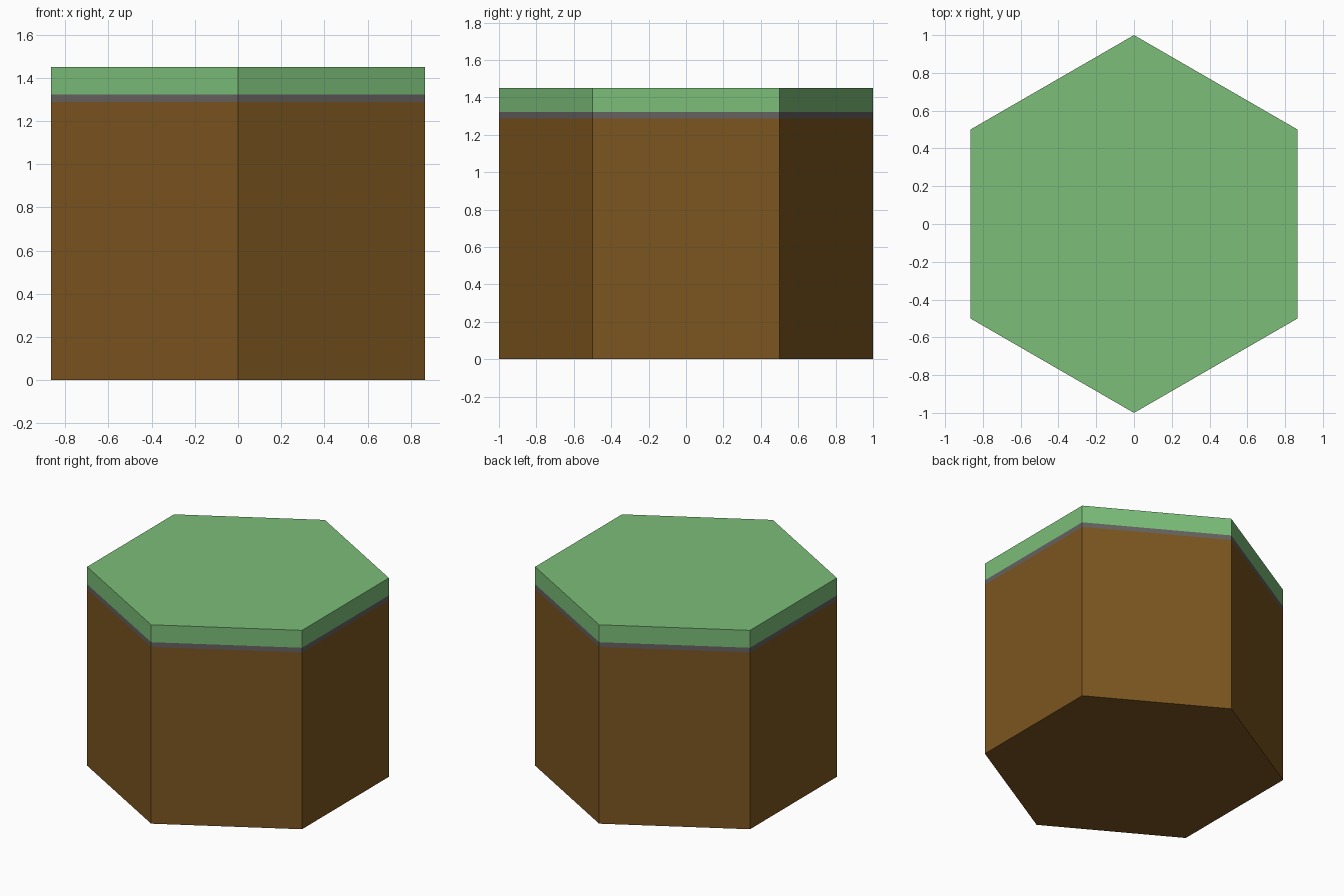
import bpy

if "Cube" in bpy.data.objects:
    bpy.data.objects.remove(bpy.data.objects["Cube"])


def hex_layer(name, bottom, top, color):
    # Six-sided prism with corners pointing along +y and -y
    bpy.ops.mesh.primitive_cylinder_add(
        vertices=6, radius=1.0, depth=top - bottom,
        location=(0, 0, (bottom + top) / 2))
    layer = bpy.context.object
    layer.name = name
    mat = bpy.data.materials.new(name + "_material")
    mat.diffuse_color = color
    mat.use_nodes = True
    mat.node_tree.nodes["Principled BSDF"].inputs["Base Color"].default_value = mat.diffuse_color
    layer.data.materials.append(mat)
    return layer


# Soil block, thin stone band and grass cap, stacked upwards
hex_layer("soil_base", 0.0, 1.287, (0.20, 0.09, 0.014, 1))
hex_layer("stone_band", 1.287, 1.322, (0.13, 0.12, 0.115, 1))
hex_layer("grass_cap", 1.322, 1.449, (0.20, 0.51, 0.19, 1))
